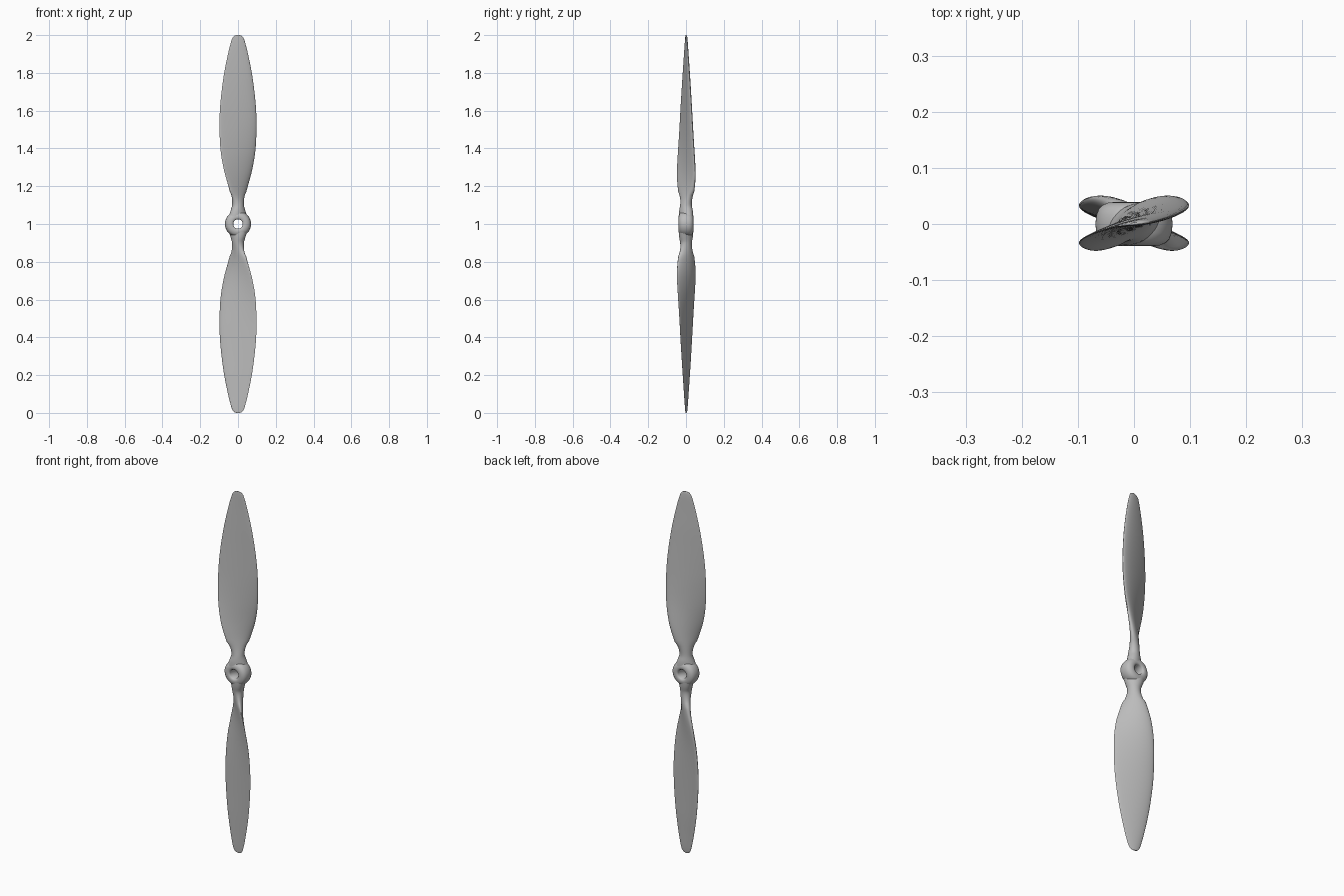
import bpy, bmesh, math
from mathutils import Matrix

cube = bpy.data.objects.get("Cube")
if cube:
    bpy.data.objects.remove(cube, do_unlink=True)

grey = bpy.data.materials.new("plain grey")
grey.use_nodes = True
COLOUR = (0.5, 0.5, 0.5, 1)
grey.diffuse_color = COLOUR
grey.node_tree.nodes["Principled BSDF"].inputs["Base Color"].default_value = COLOUR


def finish(bm, name):
    bmesh.ops.recalc_face_normals(bm, faces=bm.faces)
    mesh = bpy.data.meshes.new(name)
    bm.to_mesh(mesh)
    bm.free()
    mesh.materials.append(grey)
    ob = bpy.data.objects.new(name, mesh)
    bpy.context.collection.objects.link(ob)
    ob.location.z = 1
    bpy.ops.object.select_all(action="DESELECT")
    ob.select_set(True)
    bpy.context.view_layer.objects.active = ob
    bpy.ops.object.shade_smooth_by_angle(angle=math.radians(50))


def bridge(bm, a, b):
    n = len(a)
    for i in range(n):
        bm.faces.new((a[i], a[(i + 1) % n], b[(i + 1) % n], b[i]))


# Blade stations: radius, half width seen from the front, pitch, half thickness, airfoil blend
STATIONS = [
    (0.04, 0.052, 25, 0.035, 0), (0.07, 0.042, 35, 0.033, 0),
    (0.10, 0.033, 42, 0.029, 0), (0.14, 0.034, 45, 0.024, 0.3),
    (0.20, 0.050, 41, 0.018, 0.7), (0.28, 0.073, 33, 0.014, 1),
    (0.38, 0.091, 25, 0.012, 1), (0.50, 0.098, 19.5, 0.011, 1),
    (0.60, 0.096, 17, 0.010, 1), (0.70, 0.087, 15, 0.009, 1),
    (0.80, 0.073, 13, 0.008, 1), (0.90, 0.053, 11, 0.006, 1),
    (0.96, 0.038, 9, 0.005, 1), (0.985, 0.029, 8, 0.004, 1),
    (0.996, 0.019, 8, 0.003, 1), (1.0, 0.008, 8, 0.002, 1),
]


def smooth_stations(rows, steps=4):
    out = []
    for i in range(len(rows) - 1):
        p0, p1 = rows[max(i - 1, 0)], rows[i]
        p2, p3 = rows[i + 1], rows[min(i + 2, len(rows) - 1)]
        h = p2[0] - p1[0]
        for s in range(steps):
            t = s / steps
            row = [p1[0] + t * h]
            for a, b, c, d in list(zip(p0, p1, p2, p3))[1:]:
                m1 = h * (c - a) / (p2[0] - p0[0])
                m2 = h * (d - b) / (p3[0] - p1[0])
                row.append((2*t**3 - 3*t**2 + 1) * b + (t**3 - 2*t**2 + t) * m1
                           + (3*t**2 - 2*t**3) * c + (t**3 - t**2) * m2)
            out.append(row)
    return out + [rows[-1]]


def blade(name, turn):
    bm = bmesh.new()
    rings, sides = [], 32
    for r, half, pitch, thick, foil in smooth_stations(STATIONS):
        pitch = math.radians(pitch)
        chord = half / math.cos(pitch) if foil > 0.5 else half * (1 + foil * 0.6)
        ring = []
        for i in range(sides):
            a = math.tau * i / sides
            u = chord * math.cos(a)
            # thicker leading edge, back face more arched than the front
            v = thick * (math.sin(a) * (1 + 0.4 * foil * math.cos(a))
                         + 0.35 * foil * math.sin(a) ** 2)
            ring.append(bm.verts.new((u * math.cos(pitch) - v * math.sin(pitch),
                                      u * math.sin(pitch) + v * math.cos(pitch), r)))
        rings.append(ring)
    for a, b in zip(rings, rings[1:]):
        bridge(bm, a, b)
    bm.faces.new(rings[0])
    bm.faces.new(rings[-1])
    bm.transform(Matrix.Rotation(turn, 4, "Y"))
    finish(bm, name)


blade("upper_blade", 0)
blade("lower_blade", math.pi)

# Rounded hub with an open bore along y
half_profile = [(0.025, 0.033), (0.029, 0.037), (0.036, 0.039), (0.046, 0.038),
                (0.056, 0.034), (0.063, 0.027), (0.067, 0.016)]
profile = half_profile + [(0.069, 0)] + [(r, -y) for r, y in reversed(half_profile)]
bm = bmesh.new()
segments = 48
rings = [[bm.verts.new((r * math.cos(math.tau * i / segments), y,
                        r * math.sin(math.tau * i / segments)))
          for i in range(segments)] for r, y in profile]
for k, ring in enumerate(rings):
    bridge(bm, ring, rings[(k + 1) % len(rings)])
finish(bm, "hub")
